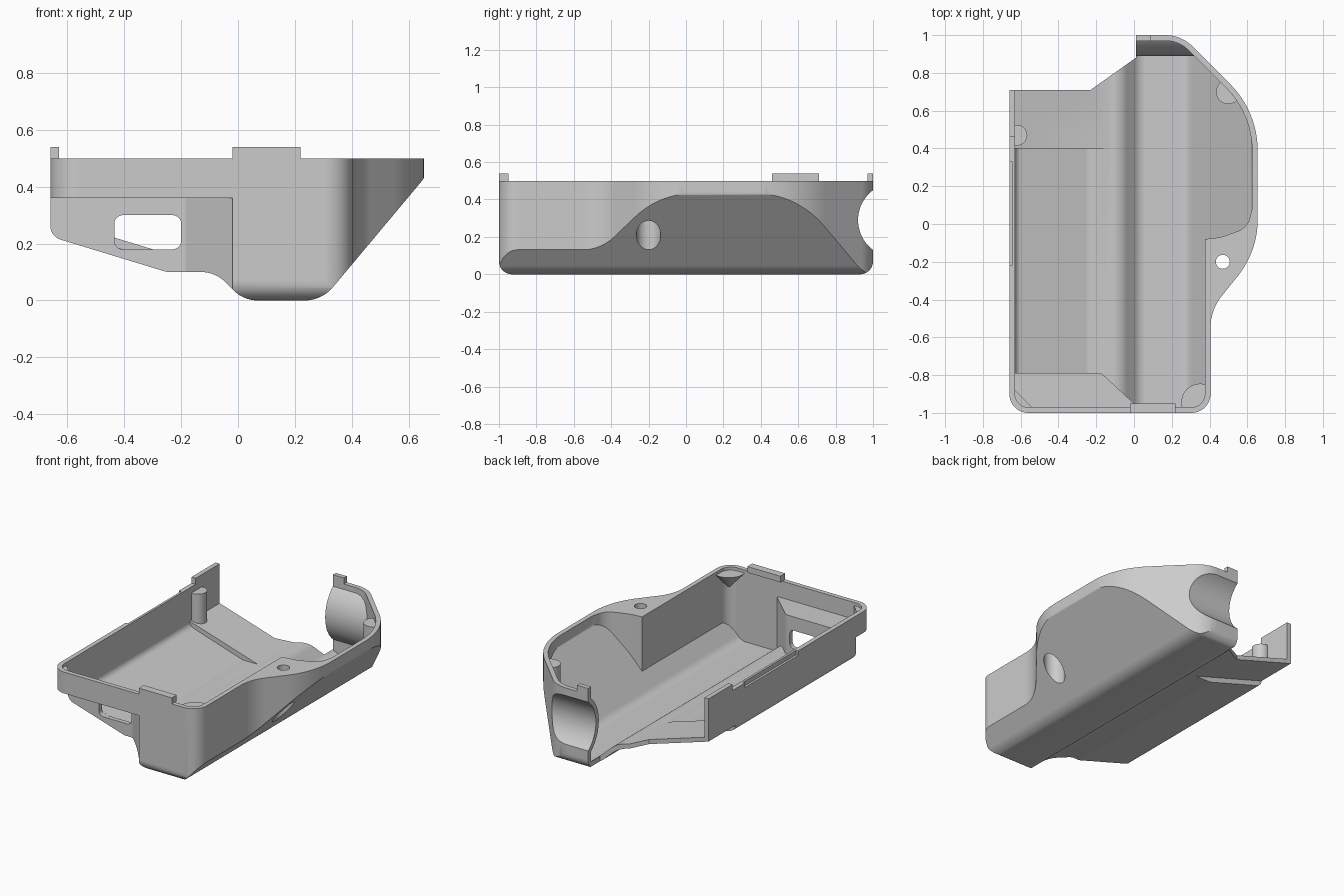
import bpy, bmesh, math
from mathutils import Vector

cube = bpy.data.objects.get("Cube")
if cube:
    bpy.data.objects.remove(cube, do_unlink=True)

grey = bpy.data.materials.new("light_grey_plastic")
grey.use_nodes = True
COLOUR = (0.6, 0.6, 0.6, 1)
grey.diffuse_color = COLOUR
grey.node_tree.nodes["Principled BSDF"].inputs["Base Color"].default_value = COLOUR


def rounded(points, steps=12):
    """Turn (u, v, radius) corners into a polygon with arc fillets."""
    out = []
    for i, p in enumerate(points):
        c = Vector(p[:2])
        if len(p) < 3:
            out.append(c)
            continue
        a = (Vector(points[i - 1][:2]) - c).normalized()
        b = (Vector(points[(i + 1) % len(points)][:2]) - c).normalized()
        half = a.angle(b) / 2
        centre = c + (a + b).normalized() * (p[2] / math.sin(half))
        start = c + a * (p[2] / math.tan(half)) - centre
        sweep = math.pi - 2 * half
        if start.x * (b.y) - start.y * (b.x) < 0:
            sweep = -sweep
        for k in range(steps + 1):
            t = sweep * k / steps
            out.append(centre + Vector((start.x * math.cos(t) - start.y * math.sin(t),
                                        start.x * math.sin(t) + start.y * math.cos(t))))
    return out


def to_object(name, bm):
    bmesh.ops.recalc_face_normals(bm, faces=bm.faces)
    mesh = bpy.data.meshes.new(name)
    bm.to_mesh(mesh)
    bm.free()
    mesh.materials.append(grey)
    ob = bpy.data.objects.new(name, mesh)
    bpy.context.collection.objects.link(ob)
    return ob


def prism(name, points, axis, lo, hi):
    """Extrude a rounded polygon along an axis."""
    place = {"x": lambda p, t: (t, p.x, p.y),
             "y": lambda p, t: (p.x, t, p.y),
             "z": lambda p, t: (p.x, p.y, t)}[axis]
    pts = rounded(points)
    bm = bmesh.new()
    low = [bm.verts.new(place(p, lo)) for p in pts]
    high = [bm.verts.new(place(p, hi)) for p in pts]
    bm.faces.new(low)
    bm.faces.new(high)
    for i in range(len(pts)):
        bm.faces.new((low[i - 1], low[i], high[i], high[i - 1]))
    return to_object(name, bm)


def box(name, x, y, z):
    return prism(name, [(x[0], y[0]), (x[1], y[0]), (x[1], y[1]), (x[0], y[1])], "z", *z)


def cylinder(name, centre, z, r_low, r_high):
    bm = bmesh.new()
    bmesh.ops.create_cone(bm, cap_ends=True, segments=40, radius1=r_low,
                          radius2=r_high, depth=z[1] - z[0])
    bmesh.ops.translate(bm, verts=bm.verts, vec=(*centre, (z[0] + z[1]) / 2))
    return to_object(name, bm)


def disc(u, v, r, n=64):
    return [(u + r * math.cos(i * math.tau / n), v + r * math.sin(i * math.tau / n))
            for i in range(n)]


def combine(target, other, operation):
    """Apply a boolean and discard the helper."""
    mod = target.modifiers.new("cut", "BOOLEAN")
    mod.operation = operation
    mod.solver = "EXACT"
    mod.object = other
    bpy.context.view_layer.update()
    graph = bpy.context.evaluated_depsgraph_get()
    mesh = bpy.data.meshes.new_from_object(target.evaluated_get(graph))
    target.modifiers.clear()
    target.data = mesh
    bpy.data.objects.remove(other, do_unlink=True)


# Outer body: plan outline, cross-section and side outline intersected
body = prism("case_shell", [
    (-0.66, 0.71), (-0.66, -1, 0.1), (0.405, -1, 0.1), (0.405, -0.455, 0.27),
    (0.655, -0.145, 0.48), (0.655, 0.595, 0.5), (0.25, 1, 0.2), (0.01, 1),
    (0.01, 0.88), (-0.23, 0.71)], "z", -0.1, 0.5)
combine(body, prism("section", [
    (-0.66, 0.6), (-0.66, 0.225, 0.05), (-0.25, 0.1, 0.08), (-0.08, 0.1, 0.12),
    (0.02, 0, 0.12), (0.295, 0, 0.13), (0.655, 0.43, 0.03), (0.655, 0.6)],
    "y", -1.2, 1.2), "INTERSECT")
combine(body, prism("side", [
    (-1, 0.6), (-1, 0, 0.07), (1, 0, 0.07), (1, 0.6)], "x", -1, 1), "INTERSECT")

# Cavity, open at the rear left
cavity = prism("cavity", [
    (-0.63, 1.1), (-0.63, -0.97, 0.07), (0.375, -0.97, 0.07), (0.375, -0.08),
    (0.46, -0.07, 0.1), (0.6, -0.02, 0.1), (0.625, 0.08, 0.05), (0.625, 0.583, 0.47),
    (0.238, 0.97, 0.17), (-0.03, 0.97), (-0.03, 1.1)], "z", -0.1, 0.7)
combine(cavity, prism("cavity_section", [
    (-0.7, 0.8), (-0.63, 0.65), (-0.63, 0.25, 0.04), (-0.245, 0.13, 0.07),
    (-0.07, 0.13, 0.1), (0.03, 0.03, 0.08), (0.28, 0.03, 0.08),
    (0.625, 0.44, 0.03), (0.625, 0.8)], "y", -1.2, 1.3), "INTERSECT")


def both(make, grow=0.03):
    """Sink a feature into the body while keeping the wall thickness."""
    combine(body, make(0), "DIFFERENCE")
    combine(cavity, make(grow), "DIFFERENCE")


# Front recess with shelf, rear round channel, raised rear floor
both(lambda g: prism("recess", [
    (-0.75, -1.1), (-0.02 + g, -1.1), (-0.02 + g, -0.99 + g),
    (-0.19 + g * 0.6, -0.82 + g, 0.04), (-0.75, -0.82 + g)], "z", -0.2, 0.36 + g))
both(lambda g: prism("channel", disc(1.12, 0.29, 0.2 + g), "x", -0.5, 1))
both(lambda g: prism("raised_floor", [
    (-0.7, 0.272 + g), (-0.7, -0.1), (-0.136, -0.1), (-0.136, 0.1 + g)],
    "y", 0.43 - g, 1.4))

# Posts and corner gussets stay solid inside the cavity
for part in (
        cylinder("left_post", (-0.62, 0.47), (0, 0.46), 0.055, 0.055),
        cylinder("rear_post", (0.5, 0.7), (0, 0.46), 0.065, 0.065),
        cylinder("corner_seat", (0.35, -0.945), (0.38, 0.48), 0.01, 0.1),
        prism("corner_gusset", [(-0.65, -0.86), (-0.65, -0.99), (-0.52, -0.99)],
              "z", 0.3, 0.48)):
    combine(cavity, part, "DIFFERENCE")
combine(body, cavity, "DIFFERENCE")

# Port window, screw hole with counterbore, rim notch
for cutter in (
        prism("window", [(-0.435, 0.18, 0.03), (-0.2, 0.18, 0.03),
                         (-0.2, 0.3, 0.03), (-0.435, 0.3, 0.03)], "y", -0.86, -0.78),
        cylinder("screw_hole", (0.47, -0.2), (-0.1, 0.7), 0.037, 0.037),
        cylinder("counterbore", (0.47, -0.2), (-0.1, 0.42), 0.065, 0.065),
        box("rim_notch", (-0.8, -0.645), (-0.22, 0.33), (0.47, 0.6))):
    combine(body, cutter, "DIFFERENCE")

# Locating tabs on the rim
box("front_tab", (-0.02, 0.22), (-1, -0.95), (0.5, 0.54))
box("left_tab", (-0.66, -0.63), (0.46, 0.71), (0.5, 0.54))
box("rear_tab", (0.01, 0.09), (0.97, 1), (0.5, 0.54))

# Smooth the fillets, keep edges sharp
bpy.ops.object.select_all(action="DESELECT")
body.select_set(True)
bpy.context.view_layer.objects.active = body
bpy.ops.object.shade_smooth_by_angle(angle=math.radians(30))
weighted = body.modifiers.new("weighted_normals", "WEIGHTED_NORMAL")
weighted.keep_sharp = True
